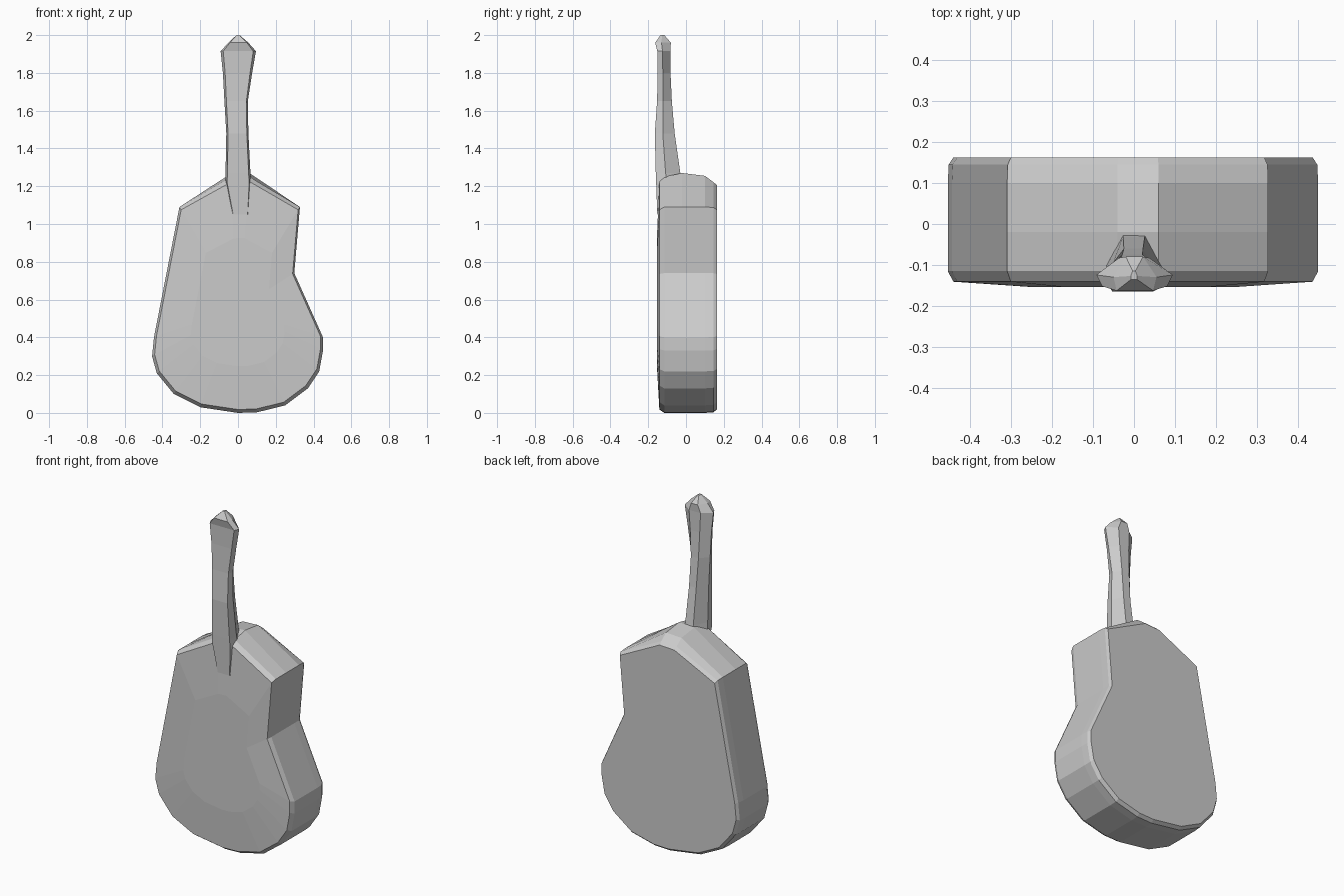
import bpy
import bmesh

cube = bpy.data.objects.get("Cube")
if cube:
    bpy.data.objects.remove(cube, do_unlink=True)

grey = bpy.data.materials.new("plain grey")
grey.use_nodes = True
colour = (0.6, 0.6, 0.6, 1)
grey.diffuse_color = colour
grey.node_tree.nodes["Principled BSDF"].inputs["Base Color"].default_value = colour


def loft(name, rings):
    """Join matching rings of points into one closed, flat-shaded solid."""
    bm = bmesh.new()
    loops = [[bm.verts.new(p) for p in ring] for ring in rings]
    for a, b in zip(loops, loops[1:]):
        for i in range(len(a)):
            j = (i + 1) % len(a)
            bm.faces.new((a[i], a[j], b[j], b[i]))
    bm.faces.new(loops[0])
    bm.faces.new(loops[-1])
    bmesh.ops.recalc_face_normals(bm, faces=bm.faces)
    mesh = bpy.data.meshes.new(name)
    bm.to_mesh(mesh)
    bm.free()
    mesh.materials.append(grey)
    obj = bpy.data.objects.new(name, mesh)
    bpy.context.collection.objects.link(obj)
    return obj


# Body: lopsided outline with one waist, lofted from front to back
outline = [(0, 0), (-0.2, 0.03), (-0.34, 0.1), (-0.43, 0.21), (-0.455, 0.3),
           (-0.445, 0.4), (-0.31, 1.09), (-0.04, 1.23), (0.06, 1.235),
           (0.328, 1.09), (0.298, 0.74), (0.45, 0.4), (0.45, 0.33),
           (0.43, 0.22), (0.37, 0.13), (0.25, 0.04), (0.1, 0.003)]


def body_ring(y, scale, rise, mid=0.6):
    ring = []
    for x, z in outline:
        lift = rise if z > 1.2 else 0
        ring.append((x * scale, y, mid + (z - mid) * scale + lift))
    return ring


loft("guitar_body", [
    body_ring(-0.154, 0.55, 0, 0.55),
    body_ring(-0.141, 0.97, 0.01),
    body_ring(-0.115, 1.0, 0.015),
    body_ring(-0.02, 1.0, 0.035),
    body_ring(0.1, 1.0, 0.02),
    body_ring(0.145, 0.995, -0.01),
    body_ring(0.163, 0.97, -0.01),
])

# Neck and head: (height, left edge, right edge, front, back)
sections = [(1.05, -0.03, 0.06, -0.152, -0.12),
            (1.22, -0.068, 0.07, -0.158, -0.015),
            (1.27, -0.066, 0.066, -0.16, -0.03),
            (1.48, -0.062, 0.055, -0.165, -0.06),
            (1.65, -0.072, 0.052, -0.153, -0.075),
            (1.8, -0.08, 0.075, -0.15, -0.082),
            (1.915, -0.092, 0.095, -0.152, -0.083),
            (1.96, -0.05, 0.055, -0.163, -0.08),
            (2.0, -0.008, 0.008, -0.135, -0.115)]


def neck_ring(z, left, right, front, back):
    middle = front + (back - front) * 0.4
    return [(left * 0.85, front, z), (right * 0.85, front, z), (right, middle, z),
            (right * 0.4, back, z), (left * 0.4, back, z), (left, middle, z)]


loft("neck_and_head", [neck_ring(*s) for s in sections])
